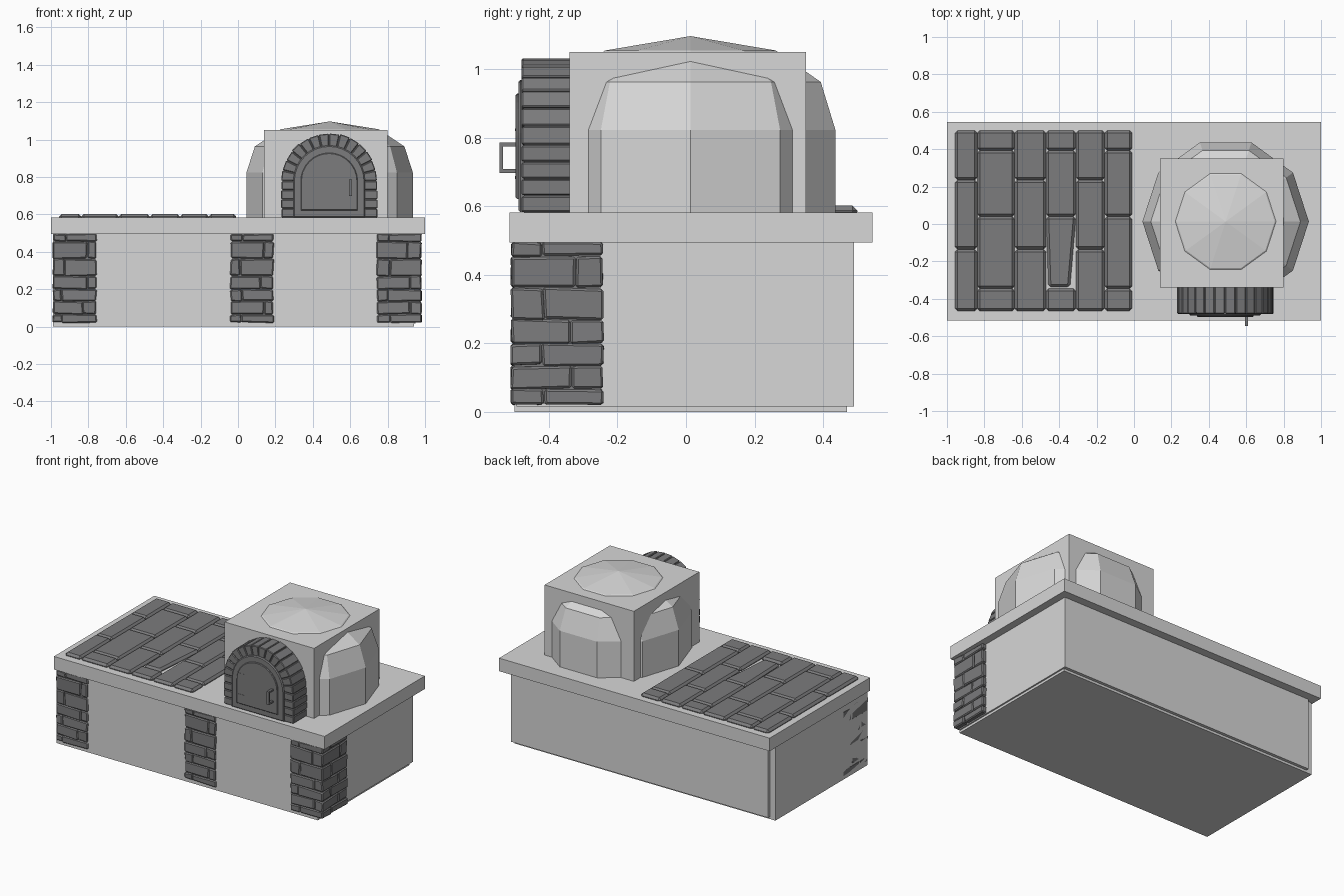
import bpy, bmesh, math, random
from mathutils import Vector

if "Cube" in bpy.data.objects:
    bpy.data.objects.remove(bpy.data.objects["Cube"])

random.seed(4)


def material(name, rgb):
    m = bpy.data.materials.new(name)
    m.diffuse_color = (*rgb, 1)
    m.use_nodes = True
    m.node_tree.nodes["Principled BSDF"].inputs["Base Color"].default_value = m.diffuse_color
    return m


PLASTER = material("light_plaster", (0.68, 0.68, 0.68))
BRICK = material("dark_brick", (0.2, 0.2, 0.205))


def finish(bm, name, mat):
    bmesh.ops.recalc_face_normals(bm, faces=bm.faces[:])
    me = bpy.data.meshes.new(name)
    bm.to_mesh(me)
    bm.free()
    me.materials.append(mat)
    ob = bpy.data.objects.new(name, me)
    bpy.context.collection.objects.link(ob)
    return ob


def hexa(bm, lower, upper):
    """Block from two matching four-point loops."""
    a = [bm.verts.new(p) for p in lower]
    b = [bm.verts.new(p) for p in upper]
    bm.faces.new(a[::-1])
    bm.faces.new(b)
    for i in range(4):
        j = (i + 1) % 4
        bm.faces.new((a[i], a[j], b[j], b[i]))
    return a + b


def block(bm, x0, x1, y0, y1, z0, z1, jitter=0.0):
    loop = [(x0, y0), (x1, y0), (x1, y1), (x0, y1)]
    vs = hexa(bm, [(*p, z0) for p in loop], [(*p, z1) for p in loop])
    for v in vs:
        v.co += Vector([random.uniform(-jitter, jitter) for _ in range(3)])
    return vs


def bevel(bm, width):
    bmesh.ops.recalc_face_normals(bm, faces=bm.faces[:])
    bmesh.ops.bevel(bm, geom=bm.edges[:], offset=width, segments=1,
                    profile=0.5, affect='EDGES', clamp_overlap=True)


def box(name, mat, *dims):
    bm = bmesh.new()
    block(bm, *dims)
    return finish(bm, name, mat)


# Base cabinet and worktop
box("base_core", PLASTER, -0.99, 0.94, -0.50, 0.47, 0.0, 0.50)
box("base_wall", PLASTER, -0.95, 0.95, -0.495, 0.49, 0.016, 0.50)
box("worktop", PLASTER, -1.0, 1.0, -0.515, 0.545, 0.495, 0.582)

# Brick pillars under the worktop
ROWS = [0.02, 0.066, 0.135, 0.2, 0.27, 0.362, 0.455, 0.496]


def pillar(name, x0, x1):
    y0, y1 = -0.51, -0.242
    bm = bmesh.new()
    for i in range(7):
        z0, z1 = ROWS[i], ROWS[i + 1]
        xs = x0 + (x1 - x0) * ((0.25, 0.74)[i % 2] + random.uniform(-0.06, 0.06))
        ys = y0 + (y1 - y0) * ((0.35, 0.68)[i % 2] + random.uniform(-0.05, 0.05))
        for a, b in ((x0, xs), (xs, x1)):
            for c, d in ((y0, ys), (ys, y1)):
                block(bm, a, b, c, d, z0 + 0.001, z1 - 0.001, 0.004)
    bevel(bm, 0.006)
    block(bm, x0 + 0.008, x1 - 0.008, y0 + 0.008, y1 - 0.008, 0.025, 0.496)
    finish(bm, name, BRICK)


pillar("left_pillar", -0.989, -0.757)
pillar("middle_pillar", -0.04, 0.19)
pillar("right_pillar", 0.742, 0.98)

# Tiled work surface in staggered columns, one tile broken
COLS = [-0.957, -0.838, -0.638, -0.47, -0.31, -0.157, -0.01]
CUTS = ([0.5, 0.235, -0.135, -0.465], [0.5, 0.393, 0.04, -0.345, -0.465])
bm = bmesh.new()
for i in range(6):
    cuts = CUTS[i % 2]
    for top, low in zip(cuts, cuts[1:]):
        vs = block(bm, COLS[i], COLS[i + 1], low, top, 0.57, 0.602)
        if i == 3 and low == -0.345:
            for v in vs:
                if v.co.y < -0.3:
                    v.co.x += -0.032 if v.co.x > -0.4 else 0.012
                    v.co.y += 0.008
bevel(bm, 0.014)
finish(bm, "worktop_tiles", BRICK)

# Oven body and ten-sided dome
box("oven_body", PLASTER, 0.14, 0.80, -0.34, 0.35, 0.57, 1.05)

bm = bmesh.new()
rings = []
for r, z in ((0.445, 0.57), (0.445, 0.823), (0.40, 0.963), (0.262, 1.055)):
    rings.append([bm.verts.new((0.49 + r * math.cos(k * math.tau / 10),
                                0.013 + r * math.sin(k * math.tau / 10), z))
                  for k in range(10)])
apex = bm.verts.new((0.49, 0.013, 1.097))
bm.faces.new(rings[0])
for k in range(10):
    n = (k + 1) % 10
    for lo, hi in zip(rings, rings[1:]):
        bm.faces.new((lo[k], lo[n], hi[n], hi[k]))
    bm.faces.new((rings[-1][k], rings[-1][n], apex))
finish(bm, "oven_dome", PLASTER)

# Arch bricks around the oven mouth
CX, SPRING, FLOOR = 0.4875, 0.777, 0.582
R_IN, R_OUT = 0.185, 0.257


def arch_point(r, t):
    """t in 0..1 runs up the right leg, over the arch, down the left leg."""
    leg, arc = SPRING - FLOOR, math.pi * 0.22
    s = t * (2 * leg + arc)
    if s < leg:
        return CX + r, FLOOR + s
    if s > leg + arc:
        return CX - r, SPRING - (s - leg - arc)
    a = (s - leg) / 0.22
    return CX + r * math.cos(a), SPRING + r * math.sin(a)


bm = bmesh.new()
COUNT = 22
for i in range(COUNT):
    t0, t1 = (i + 0.03) / COUNT, (i + 0.97) / COUNT
    out = R_OUT + random.uniform(-0.003, 0.002)
    flat = [arch_point(R_IN, t0), arch_point(out, t0),
            arch_point(out, t1), arch_point(R_IN, t1)]
    hexa(bm, [(x, -0.48, z) for x, z in flat], [(x, -0.33, z) for x, z in flat])
bevel(bm, 0.004)
finish(bm, "arch_bricks", BRICK)


def arched_plate(name, r, low, y0, y1, chamfer):
    """Door-shaped slab with a slightly smaller front face."""
    def outline(rad, floor, y):
        pts = [(CX + rad, floor)]
        pts += [(CX + rad * math.cos(k * math.pi / 16),
                 SPRING + rad * math.sin(k * math.pi / 16)) for k in range(17)]
        pts.append((CX - rad, floor))
        return [bm.verts.new((x, y, z)) for x, z in pts]
    bm = bmesh.new()
    loops = [outline(r, low, y1), outline(r, low, y0 + chamfer),
             outline(r - chamfer, low + chamfer, y0)]
    bm.faces.new(loops[0])
    bm.faces.new(loops[-1])
    n = len(loops[0])
    for a, b in zip(loops, loops[1:]):
        for k in range(n):
            bm.faces.new((a[k], a[(k + 1) % n], b[(k + 1) % n], b[k]))
    return finish(bm, name, BRICK)


# Mortar behind the bricks, door frame and raised door panel
arched_plate("arch_mortar", 0.25, 0.575, -0.473, -0.33, 0.002)
arched_plate("oven_door", 0.192, 0.583, -0.489, -0.46, 0.006)
arched_plate("door_panel", 0.152, 0.622, -0.497, -0.48, 0.004)

# Door hinges and handle
bm = bmesh.new()
for z in (0.68, 0.82):
    block(bm, 0.345, 0.40, -0.4985, -0.49, z, z + 0.008)
finish(bm, "door_hinges", BRICK)

bm = bmesh.new()
block(bm, 0.593, 0.609, -0.545, -0.534, 0.698, 0.786)
for z in (0.698, 0.775):
    block(bm, 0.593, 0.609, -0.536, -0.49, z, z + 0.011)
finish(bm, "door_handle", BRICK)
